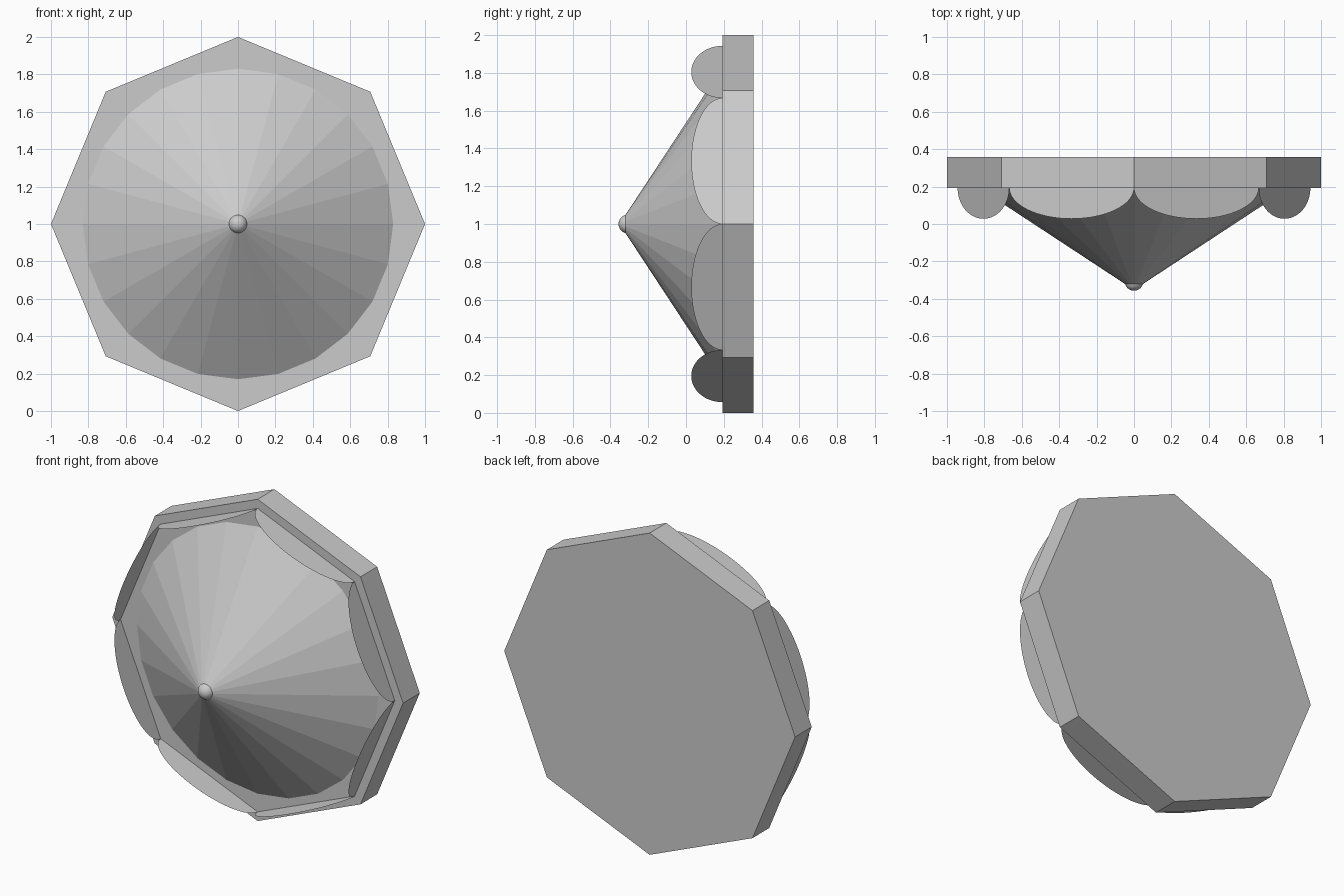
import bpy, bmesh, math
from mathutils import Matrix, Vector

cube = bpy.data.objects.get("Cube")
if cube:
    bpy.data.objects.remove(cube, do_unlink=True)

BACK, FACE, TIP = 0.357, 0.193, -0.352   # depths along y
CENTER_Z = 1.0

grey = bpy.data.materials.new("plain_grey")
grey.use_nodes = True
grey.diffuse_color = (0.6, 0.6, 0.6, 1)
grey.node_tree.nodes["Principled BSDF"].inputs["Base Color"].default_value = (0.6, 0.6, 0.6, 1)


def finish(name, bm):
    """Turn a bmesh into a named object in the shared material."""
    mesh = bpy.data.meshes.new(name)
    bm.to_mesh(mesh)
    bm.free()
    mesh.materials.append(grey)
    obj = bpy.data.objects.new(name, mesh)
    bpy.context.collection.objects.link(obj)
    return obj


def tapered(name, sides, r_back, r_front, y_back, y_front):
    """Prism or cone whose axis points to the front."""
    bm = bmesh.new()
    place = Matrix.Translation((0, (y_back + y_front) / 2, CENTER_Z)) @ Matrix.Rotation(math.pi / 2, 4, 'X')
    bmesh.ops.create_cone(bm, cap_ends=True, segments=sides, radius1=r_back,
                          radius2=r_front, depth=y_back - y_front, matrix=place)
    return finish(name, bm)


# Octagonal back plate and faceted cone
tapered("back_plate", 8, 1.0, 1.0, BACK, FACE)
tapered("center_cone", 24, 0.83, 0.0, FACE, TIP)

# Small round knob on the tip
bm = bmesh.new()
bmesh.ops.create_uvsphere(bm, u_segments=24, v_segments=16, radius=0.05,
                          matrix=Matrix.Translation((0, -0.307, CENTER_Z)))
knob = finish("tip_knob", bm)
for poly in knob.data.polygons:
    poly.use_smooth = True

# Thin half-oval petals standing on the plate, one per side
RING, PETAL_DEPTH, STEPS = 0.943, 0.165, 32
half_width = RING * math.sin(math.pi / 8)
apothem = RING * math.cos(math.pi / 8)
for i in range(8):
    bm = bmesh.new()
    turn = Matrix.Translation((0, 0, CENTER_Z)) @ Matrix.Rotation((i + 0.5) * math.pi / 4, 4, 'Y')
    arc = [math.pi * s / STEPS for s in range(STEPS + 1)]
    bm.faces.new([bm.verts.new(turn @ Vector((half_width * math.cos(a),
                                              FACE - PETAL_DEPTH * math.sin(a), apothem)))
                  for a in arc])
    bm.normal_update()
    # Petal fronts face outward
    face = next(iter(bm.faces))
    outward = face.calc_center_median() - Vector((0, 0, CENTER_Z))
    if face.normal.dot(outward) < 0:
        face.normal_flip()
    finish(f"petal_{i + 1}", bm)
